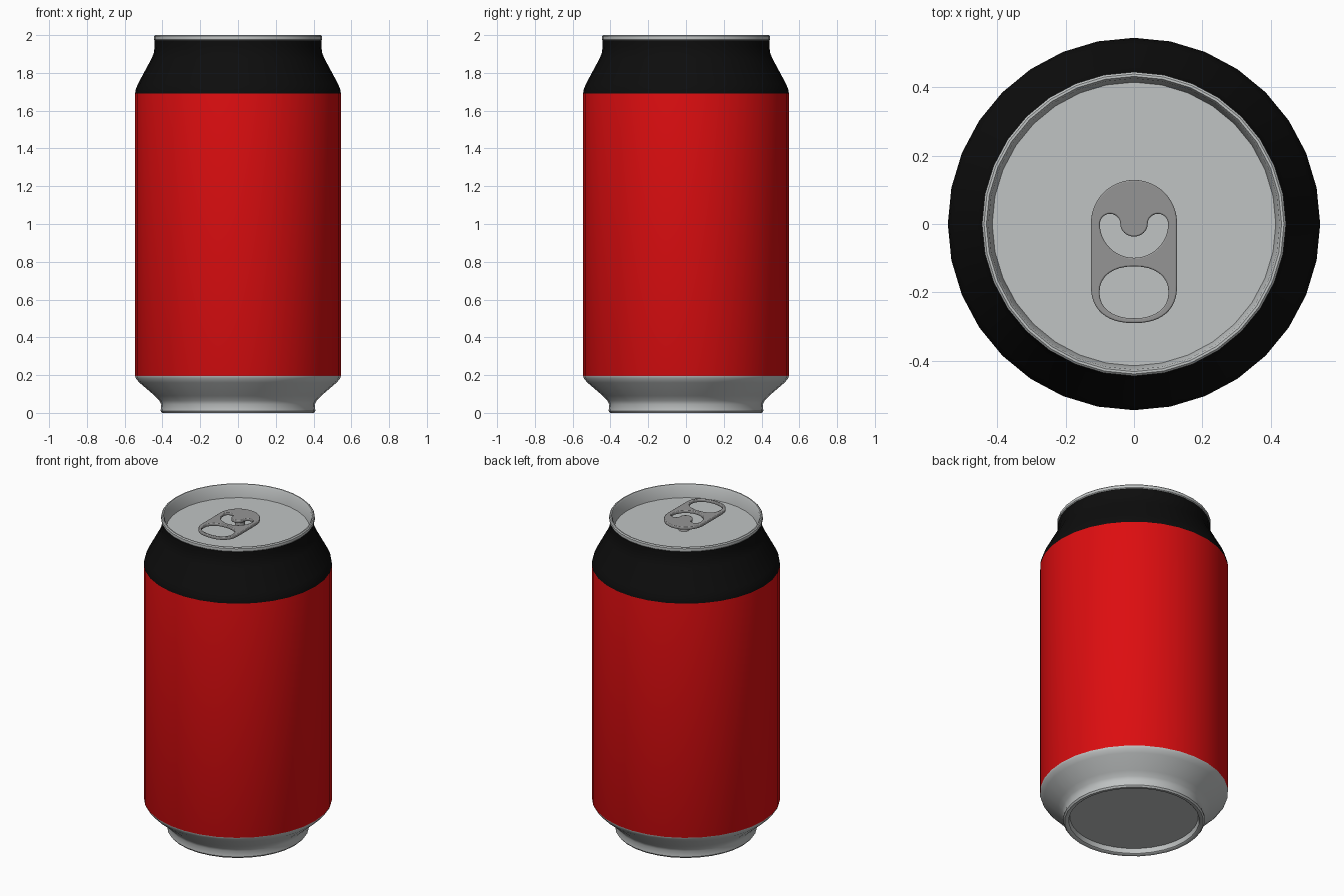
import bpy, bmesh, math

if "Cube" in bpy.data.objects:
    bpy.data.objects.remove(bpy.data.objects["Cube"])

SEG = 32


def material(name, rgb):
    m = bpy.data.materials.new(name)
    m.diffuse_color = (*rgb, 1)
    m.use_nodes = True
    m.node_tree.nodes["Principled BSDF"].inputs["Base Color"].default_value = m.diffuse_color
    return m


silver = material("silver", (0.53, 0.55, 0.55))
red = material("red", (0.72, 0.004, 0.005))
black = material("black", (0.004, 0.004, 0.004))
tab_grey = material("tab_grey", (0.30, 0.30, 0.30))


def smooth(ob, degrees):
    bpy.ops.object.select_all(action='DESELECT')
    ob.select_set(True)
    bpy.context.view_layer.objects.active = ob
    bpy.ops.object.shade_smooth_by_angle(angle=math.radians(degrees))


def lathe(name, profile, mats, pick):
    """Revolve (radius, z) points about z; pick(radius, z) gives the material index."""
    bm = bmesh.new()
    rings = []
    for r, z in profile:
        if r == 0:
            rings.append([bm.verts.new((0, 0, z))] * SEG)
        else:
            rings.append([bm.verts.new((r * math.cos(2 * math.pi * i / SEG),
                                        r * math.sin(2 * math.pi * i / SEG), z))
                          for i in range(SEG)])
    for k in range(len(rings) - 1):
        a, b = rings[k], rings[k + 1]
        r = (profile[k][0] + profile[k + 1][0]) / 2
        z = (profile[k][1] + profile[k + 1][1]) / 2
        for i in range(SEG):
            j = (i + 1) % SEG
            vs = list(dict.fromkeys((a[i], a[j], b[j], b[i])))
            bm.faces.new(vs).material_index = pick(r, z)
    bmesh.ops.recalc_face_normals(bm, faces=bm.faces)
    me = bpy.data.meshes.new(name)
    bm.to_mesh(me)
    bm.free()
    for m in mats:
        me.materials.append(m)
    ob = bpy.data.objects.new(name, me)
    bpy.context.collection.objects.link(ob)
    smooth(ob, 38)
    return ob


# Can body: recessed bottom, foot, wall, neck, rim and sunken lid
profile = [(0, 0.035), (0.372, 0.035), (0.378, 0.006), (0.386, 0), (0.402, 0),
           (0.41, 0.01), (0.406, 0.045), (0.416, 0.065), (0.44, 0.09),
           (0.522, 0.16), (0.54, 0.182), (0.545, 0.195),
           (0.545, 1.69), (0.541, 1.715), (0.528, 1.745), (0.458, 1.875),
           (0.446, 1.905), (0.441, 1.94), (0.441, 1.972),
           (0.445, 1.977), (0.445, 1.994), (0.439, 2.0), (0.432, 2.0),
           (0.426, 1.99), (0.415, 1.92), (0, 1.92)]


def body_colour(r, z):
    if r < 0.43 or z < 0.19 or z > 1.973:
        return 0
    return 1 if z < 1.69 else 2


lathe("can_body", profile, [silver, red, black], body_colour)


# Pull tab: flat plate with an oval finger hole and a smile-shaped slot
def arc(cx, cy, rx, ry, a0, a1, n=16, power=1.0):
    pts = []
    for i in range(n + 1):
        a = math.radians(a0 + (a1 - a0) * i / n)
        c, s = math.cos(a), math.sin(a)
        pts.append((cx + rx * math.copysign(abs(c) ** power, c),
                    cy + ry * math.copysign(abs(s) ** power, s)))
    return pts


outline = (arc(0, 0.003, 0.126, 0.126, 0, 180, 24)
           + arc(0, -0.18, 0.126, 0.11, 180, 360, 24, 0.85))
finger_hole = arc(0, -0.2, 0.101, 0.076, 0, 360, 32, 0.9)[:-1]
slot = (arc(0, 0, 0.1, 0.099, 180, 360, 24)
        + arc(0.07, 0, 0.03, 0.03, 0, 180, 10)[1:]
        + arc(0, 0, 0.04, 0.037, 360, 180, 12)[1:]
        + arc(-0.07, 0, 0.03, 0.03, 0, 180, 10)[1:-1])

cu = bpy.data.curves.new("pull_tab", 'CURVE')
cu.dimensions = '2D'
cu.fill_mode = 'BOTH'
cu.extrude = 0.005
cu.bevel_depth = 0.004
cu.bevel_resolution = 1
cu.offset = -0.004
for pts in (outline, finger_hole, slot):
    sp = cu.splines.new('POLY')
    sp.points.add(len(pts) - 1)
    for p, (x, y) in zip(sp.points, pts):
        p.co = (x, y, 0, 1)
    sp.use_cyclic_u = True
cu.materials.append(tab_grey)
tab = bpy.data.objects.new("pull_tab", cu)
bpy.context.collection.objects.link(tab)
tab.location.z = 1.976
bpy.ops.object.select_all(action='DESELECT')
tab.select_set(True)
bpy.context.view_layer.objects.active = tab
bpy.ops.object.convert(target='MESH')
smooth(bpy.context.view_layer.objects.active, 50)

# Rivet that holds the tab above the lid
lathe("rivet", [(0.035, 1.918), (0.028, 1.93), (0.028, 1.97), (0, 1.97)],
      [tab_grey], lambda r, z: 0).location.y = 0.02
